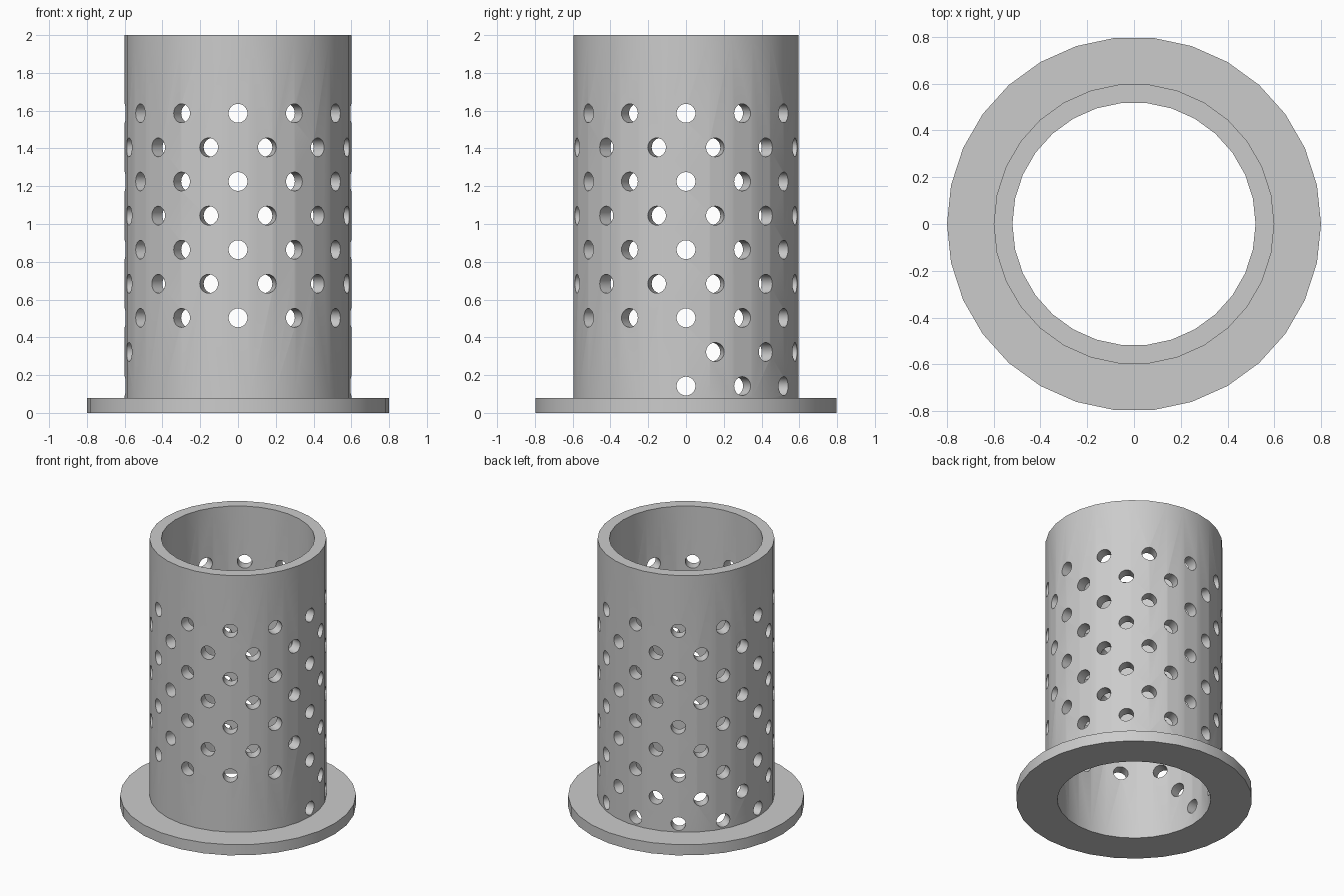
import bpy
import bmesh
from math import radians, cos, sin, pi
from mathutils import Matrix

if "Cube" in bpy.data.objects:
    bpy.data.objects.remove(bpy.data.objects["Cube"], do_unlink=True)

SIDES = 30
OUTER, INNER, FLANGE = 0.6, 0.52, 0.8
HEIGHT, FLANGE_TOP = 2.0, 0.08
HOLE_RADIUS, ROW_STEP, FIRST_ROW = 0.05, 0.1805, 0.142

metal = bpy.data.materials.new("plain grey")
metal.use_nodes = True
grey = (0.6, 0.6, 0.6, 1)
metal.diffuse_color = grey
metal.node_tree.nodes["Principled BSDF"].inputs["Base Color"].default_value = grey


def make_object(name, bm):
    bmesh.ops.recalc_face_normals(bm, faces=bm.faces)
    mesh = bpy.data.meshes.new(name)
    bm.to_mesh(mesh)
    bm.free()
    mesh.materials.append(metal)
    obj = bpy.data.objects.new(name, mesh)
    bpy.context.collection.objects.link(obj)
    return obj


# Tube and base flange: one closed profile turned about z
profile = [(INNER, 0), (FLANGE, 0), (FLANGE, FLANGE_TOP),
           (OUTER, FLANGE_TOP), (OUTER, HEIGHT), (INNER, HEIGHT)]
bm = bmesh.new()
rings = []
for i in range(SIDES):
    a = 2 * pi * i / SIDES
    rings.append([bm.verts.new((r * cos(a), r * sin(a), z)) for r, z in profile])
for i, ring in enumerate(rings):
    following = rings[(i + 1) % SIDES]
    for j in range(len(profile)):
        k = (j + 1) % len(profile)
        bm.faces.new((ring[j], following[j], following[k], ring[k]))
sleeve = make_object("flanged_sleeve", bm)

# Staggered radial holes; the two lowest rows go only halfway round
bm = bmesh.new()
for row in range(9):
    for n in range(7 if row < 2 else 12):
        angle = radians(30 * n + 15 * (row % 2))
        place = (Matrix.Translation((0, 0, FIRST_ROW + ROW_STEP * row))
                 @ Matrix.Rotation(angle, 4, 'Z')
                 @ Matrix.Translation(((OUTER + INNER) / 2, 0, 0))
                 @ Matrix.Rotation(pi / 2, 4, 'Y'))
        bmesh.ops.create_cone(bm, cap_ends=True, segments=24, radius1=HOLE_RADIUS,
                              radius2=HOLE_RADIUS, depth=0.24, matrix=place)
cutter = make_object("hole_cutter", bm)
cutter.hide_render = True

cut = sleeve.modifiers.new("holes", 'BOOLEAN')
cut.operation = 'DIFFERENCE'
cut.solver = 'EXACT'
cut.object = cutter

# Apply the cut and smooth the round walls
bpy.context.view_layer.update()
evaluated = sleeve.evaluated_get(bpy.context.evaluated_depsgraph_get())
cut_mesh = bpy.data.meshes.new_from_object(evaluated)
sleeve.modifiers.clear()
sleeve.data = cut_mesh
bpy.data.objects.remove(cutter, do_unlink=True)

bpy.ops.object.select_all(action='DESELECT')
sleeve.select_set(True)
bpy.context.view_layer.objects.active = sleeve
bpy.ops.object.shade_smooth_by_angle(angle=radians(30))
